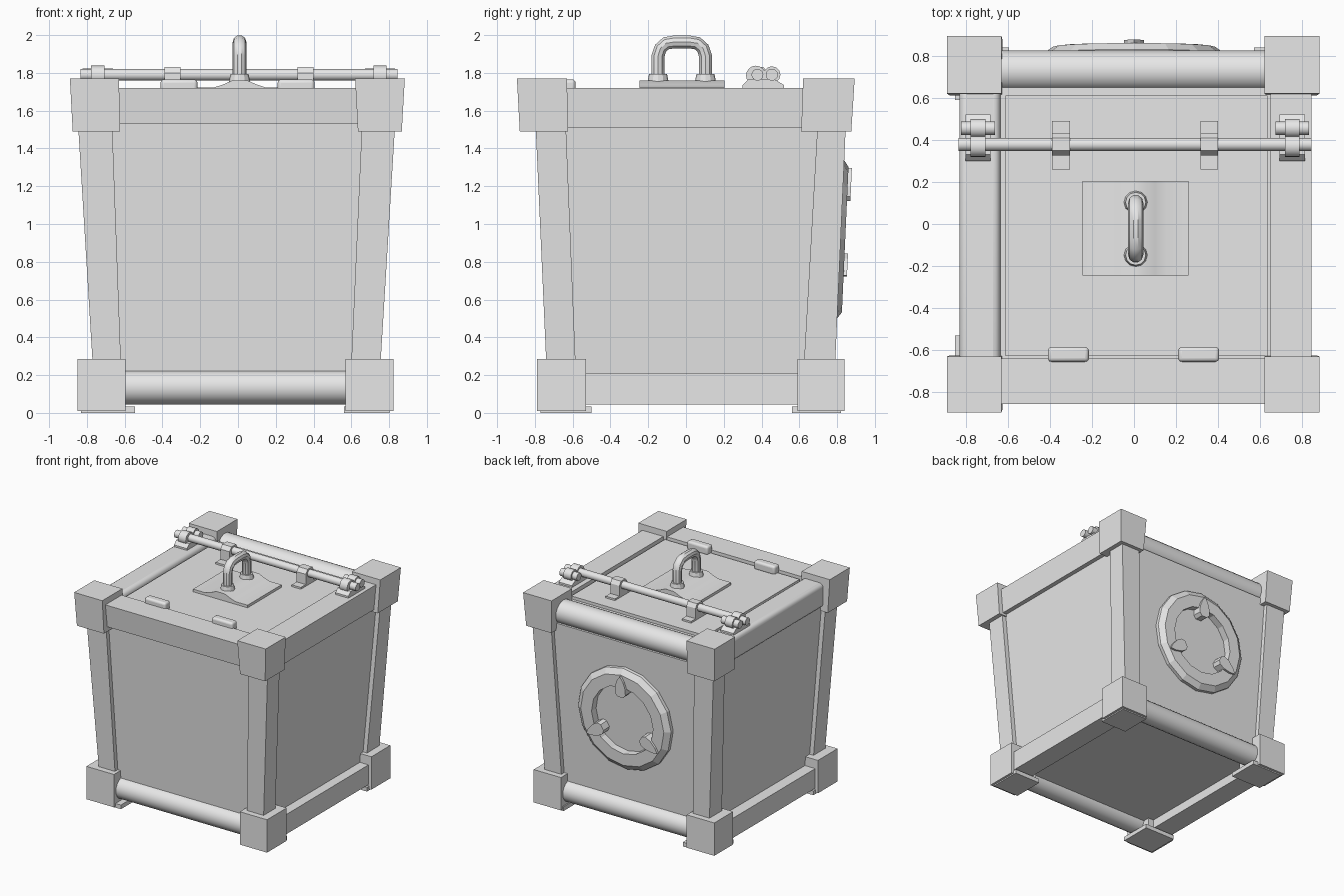
import bpy, bmesh, math
from mathutils import Matrix, Vector

if "Cube" in bpy.data.objects:
    bpy.data.objects.remove(bpy.data.objects["Cube"], do_unlink=True)

grey = bpy.data.materials.new("plain_grey")
grey.use_nodes = True
grey.diffuse_color = (0.8, 0.8, 0.8, 1)
grey.node_tree.nodes["Principled BSDF"].inputs["Base Color"].default_value = (0.8, 0.8, 0.8, 1)


def finish(name, bm, smooth=False, bevel=0.0):
    bmesh.ops.recalc_face_normals(bm, faces=bm.faces)
    mesh = bpy.data.meshes.new(name)
    bm.to_mesh(mesh)
    bm.free()
    ob = bpy.data.objects.new(name, mesh)
    bpy.context.collection.objects.link(ob)
    mesh.materials.append(grey)
    if bevel:
        mod = ob.modifiers.new("edge_rounding", "BEVEL")
        mod.width, mod.segments = bevel, 4
    if smooth:
        shade(ob)
    return ob


def shade(ob):
    bpy.ops.object.select_all(action="DESELECT")
    ob.select_set(True)
    bpy.context.view_layer.objects.active = ob
    bpy.ops.object.shade_smooth_by_angle(angle=math.radians(35))


def loft(name, x0, y0, z0, x1, y1, z1, **kw):
    """Tapered box between a lower and an upper rectangle of (min, max) ranges."""
    bm = bmesh.new()
    rings = []
    for (xa, xb), (ya, yb), z in ((x0, y0, z0), (x1, y1, z1)):
        rings.append([bm.verts.new((x, y, z)) for x, y in ((xa, ya), (xb, ya), (xb, yb), (xa, yb))])
    for ring in rings:
        bm.faces.new(ring)
    for i in range(4):
        j = (i + 1) % 4
        bm.faces.new((rings[0][i], rings[0][j], rings[1][j], rings[1][i]))
    return finish(name, bm, **kw)


def box(name, x, y, z, **kw):
    return loft(name, x, y, z[0], x, y, z[1], **kw)


def rod(name, xa, xb, y, z, r, sides=16, **kw):
    """Cylinder running along x."""
    bm = bmesh.new()
    place = Matrix.Translation(((xa + xb) / 2, y, z)) @ Matrix.Rotation(math.pi / 2, 4, "Y")
    bmesh.ops.create_cone(bm, cap_ends=True, segments=sides, radius1=r, radius2=r,
                          depth=xb - xa, matrix=place)
    return finish(name, bm, smooth=True, **kw)


def prism(name, points, direction, **kw):
    """Closed outline pushed along a direction."""
    bm = bmesh.new()
    face = bm.faces.new([bm.verts.new(p) for p in points])
    out = bmesh.ops.extrude_face_region(bm, geom=[face], use_keep_orig=True)
    verts = [v for v in out["geom"] if isinstance(v, bmesh.types.BMVert)]
    bmesh.ops.translate(bm, verts=verts, vec=direction)
    return finish(name, bm, **kw)


# Tapered body and lid
loft("body", (-0.725, 0.71), (-0.695, 0.745), 0.12, (-0.81, 0.795), (-0.762, 0.812), 1.55)
box("lid_support", (-0.68, 0.68), (-0.68, 0.68), (1.5, 1.675))
box("lid", (-0.612, 0.635), (-0.628, 0.61), (1.66, 1.70))

# Corner posts, corner blocks and feet: index 0 = low side, 1 = high side
post_x = [((-0.77, -0.62), (-0.845, -0.665)), ((0.60, 0.755), (0.655, 0.83))]
post_y = [((-0.74, -0.585), (-0.795, -0.635)), ((0.625, 0.79), (0.695, 0.845))]
top_x = [((-0.875, -0.625), (-0.89, -0.63)), ((0.635, 0.867), (0.62, 0.883))]
top_y = [((-0.88, -0.625), (-0.895, -0.63)), ((0.61, 0.875), (0.62, 0.893))]
low_x = [(-0.85, -0.595), (0.57, 0.822)]
low_y = [(-0.79, -0.53), (0.59, 0.84)]
for i, side in enumerate(("right", "left")):
    for j, end in enumerate(("front", "back")):
        tag = f"{end}_{side}"
        (xa, xb), (ya, yb) = post_x[i], post_y[j]
        loft("post_" + tag, xa, ya, 0.27, xb, yb, 1.5)
        (xa, xb), (ya, yb) = top_x[i], top_y[j]
        loft("top_corner_" + tag, xa, ya, 1.49, xb, yb, 1.77)
        box("bottom_corner_" + tag, low_x[i], low_y[j], (0.01, 0.285))
        fx = (low_x[i][0] + 0.02, low_x[i][1] + 0.05) if i == 0 else (low_x[i][0] - 0.01, low_x[i][1] - 0.02)
        fy = (low_y[j][0] + 0.02, low_y[j][1] + 0.03) if j == 0 else (low_y[j][0] - 0.03, low_y[j][1] - 0.02)
        box("foot_" + tag, fx, fy, (0, 0.035))

# Upper frame rails
span = (-0.7, 0.7)
loft("top_rail_front", span, (-0.835, -0.64), 1.53, span, (-0.855, -0.64), 1.72)
loft("top_rail_left", (0.65, 0.83), span, 1.51, (0.65, 0.845), span, 1.72)
box("top_rail_right", (-0.83, -0.635), span, (1.52, 1.72), bevel=0.035, smooth=True)
rod("top_rail_back", -0.7, 0.7, 0.728, 1.62, 0.097, 20)

# Lower frame rails
rod("bottom_rail_front", -0.65, 0.65, -0.675, 0.135, 0.09, 20)
rod("bottom_rail_back", -0.65, 0.65, 0.725, 0.135, 0.09, 20)
box("bottom_rail_left", (0.62, 0.795), (-0.6, 0.65), (0.045, 0.21))
box("bottom_rail_right", (-0.825, -0.645), (-0.6, 0.65), (0.045, 0.21))

# Rounded pads at the front edge of the lid
for name, xa, xb in (("pad_right", -0.41, -0.215), ("pad_left", 0.21, 0.405)):
    box(name, (xa, xb), (-0.655, -0.585), (1.69, 1.765), bevel=0.018, smooth=True)

# Hinge rod with two hoops
rod("hinge_rod", -0.835, 0.845, 0.378, 1.79, 0.031)
hoop = [(0.26, 1.69), (0.49, 1.69), (0.49, 1.715), (0.43, 1.715), (0.43, 1.80), (0.41, 1.832),
        (0.35, 1.832), (0.325, 1.80), (0.325, 1.715), (0.26, 1.715)]
for name, x in (("hinge_hoop_right", -0.39), ("hinge_hoop_left", 0.315)):
    prism(name, [(x, y, z) for y, z in hoop], (0.085, 0, 0))

# End clamps of the hinge rod
saddle = [(0.30, 1.71), (0.52, 1.71), (0.52, 1.735), (0.47, 1.765), (0.33, 1.765), (0.30, 1.735)]
for side, x in (("right", -0.742), ("left", 0.752)):
    prism("clamp_base_" + side, [(x - 0.06, y, z) for y, z in saddle], (0.12, 0, 0))
    rod("clamp_ring_" + side, x - 0.035, x + 0.035, 0.37, 1.786, 0.052)
    rod("clamp_pin_" + side, x - 0.08, x + 0.08, 0.455, 1.79, 0.032, 12)
    rod("clamp_knuckle_" + side, x - 0.035, x + 0.035, 0.455, 1.79, 0.045, 12)

# Handle plate with a raised middle
plate = [(-0.245, 1.69), (0.26, 1.69), (0.26, 1.722), (0.15, 1.722), (0.10, 1.738), (0.05, 1.76),
         (-0.03, 1.76), (-0.08, 1.738), (-0.13, 1.722), (-0.245, 1.722)]
prism("handle_plate", [(x, -0.245, z) for x, z in plate], (0, 0.45, 0), smooth=True)

# Handle loop and collars
curve = bpy.data.curves.new("handle", "CURVE")
curve.dimensions = "3D"
curve.bevel_depth, curve.bevel_resolution = 0.036, 3
path = [(-0.148, 1.74), (-0.148, 1.89), (-0.135, 1.93), (-0.105, 1.957), (-0.06, 1.964),
        (0.015, 1.964), (0.06, 1.957), (0.09, 1.93), (0.103, 1.89), (0.103, 1.74)]
line = curve.splines.new("POLY")
line.points.add(len(path) - 1)
for point, (y, z) in zip(line.points, path):
    point.co = (0.008, y, z, 1)
handle = bpy.data.objects.new("handle", curve)
bpy.context.collection.objects.link(handle)
curve.materials.append(grey)
bpy.ops.object.select_all(action="DESELECT")
handle.select_set(True)
bpy.context.view_layer.objects.active = handle
bpy.ops.object.convert(target="MESH")
shade(bpy.context.view_layer.objects.active)
for name, y in (("handle_collar_front", -0.148), ("handle_collar_back", 0.103)):
    bm = bmesh.new()
    bmesh.ops.create_cone(bm, cap_ends=True, segments=12, radius1=0.058, radius2=0.048, depth=0.05,
                          matrix=Matrix.Translation((0.008, y, 1.768)))
    finish(name, bm)

# Emblem ring lying on the sloping back panel
up, out = Vector((0, 0.0456, 1)).normalized(), Vector((0, 1, -0.0456)).normalized()
frame = Matrix((up.cross(out), up, out)).transposed().to_4x4()
frame.translation = (0, 0.781, 0.92)
section = [(0.43, -0.02), (0.43, 0.03), (0.385, 0.062), (0.285, 0.062), (0.285, -0.02)]
bm = bmesh.new()
sides = 16
rings = []
for i in range(sides):
    a = math.tau * i / sides
    rings.append([bm.verts.new((r * math.cos(a), r * math.sin(a), d)) for r, d in section])
for i in range(sides):
    a, b = rings[i], rings[(i + 1) % sides]
    for k in range(len(section)):
        m = (k + 1) % len(section)
        bm.faces.new((a[k], b[k], b[m], a[m]))
finish("back_ring", bm).matrix_world = frame

# Three horn-shaped studs across the ring's inner edge
horn = [(0.025, 0.205), (0.048, 0.23), (0.048, 0.28), (0.028, 0.34), (0, 0.38)]
outline = horn + [(-u, r) for u, r in reversed(horn[:-1])]
for i in range(3):
    stud = prism(f"ring_stud_{i + 1}", [(u, r, -0.02) for u, r in outline], (0, 0, 0.1))
    stud.matrix_world = frame @ Matrix.Rotation(math.tau * i / 3, 4, "Z")
